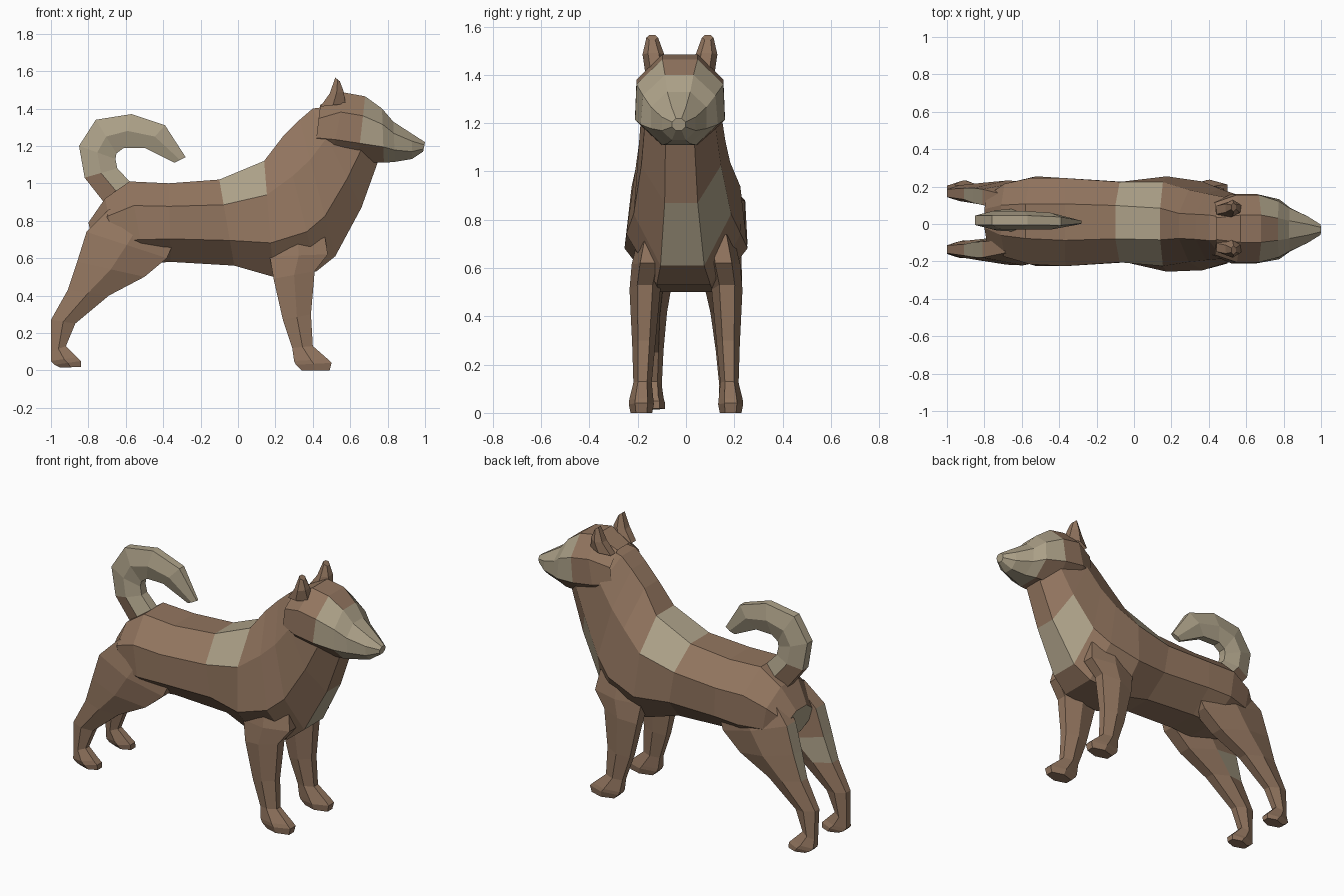
import bpy, bmesh, math
from mathutils import Vector


def material(name, rgb):
    m = bpy.data.materials.new(name)
    m.diffuse_color = (*rgb, 1)
    return m


BROWN = material("brown fur", (0.29, 0.18, 0.115))
BEIGE = material("beige fur", (0.42, 0.36, 0.25))


def loft(name, rings, n=8, pale=lambda c: False, caps=(False, True)):
    """Rings are (x1, z1, x2, z2, centre_y, half_width[, taper]): two opposite silhouette
    points; a positive taper narrows the first side and widens the second."""
    angles = [2 * math.pi * (i + 0.5) / n for i in range(n)]
    mc = max(abs(math.cos(a)) for a in angles)
    ms = max(abs(math.sin(a)) for a in angles)
    bm = bmesh.new()
    loops = []
    for x1, z1, x2, z2, cy, w, *t in rings:
        taper = t[0] if t else 0
        mid = Vector(((x1 + x2) / 2, cy, (z1 + z2) / 2))
        half = Vector(((x1 - x2) / 2, 0, (z1 - z2) / 2))
        loop = []
        for a in angles:
            c, s = math.cos(a) / mc, math.sin(a) / ms
            loop.append(bm.verts.new(mid + half * c + Vector((0, w * s * (1 - taper * c), 0))))
        loops.append(loop)
    for a, b in zip(loops, loops[1:]):
        for i in range(n):
            j = (i + 1) % n
            bm.faces.new((a[i], a[j], b[j], b[i]))
    if caps[0]:
        bm.faces.new(loops[0][::-1])
    if caps[1]:
        bm.faces.new(loops[-1])
    bmesh.ops.recalc_face_normals(bm, faces=bm.faces)
    for f in bm.faces:
        f.material_index = int(pale(f.calc_center_median()))
    me = bpy.data.meshes.new(name)
    bm.to_mesh(me)
    bm.free()
    me.materials.append(BROWN)
    me.materials.append(BEIGE)
    ob = bpy.data.objects.new(name, me)
    bpy.context.collection.objects.link(ob)
    return ob


# Torso and neck, with saddle, chest and rump patches
def body_pale(c):
    saddle = -0.1 < c.x < 0.13 and c.z > 0.98
    chest = c.x > 0.5 and 0.6 < c.z < 0.84 and abs(c.y) < 0.12
    return saddle or chest or c.x < -0.765


loft("body", [
    (-0.80, 0.79, -0.76, 0.62, 0.03, 0.12),
    (-0.71, 0.92, -0.65, 0.60, 0.02, 0.195),
    (-0.58, 1.01, -0.50, 0.57, 0.015, 0.235, 0.05),
    (-0.37, 1.00, -0.36, 0.58, 0.01, 0.235),
    (-0.10, 1.02, -0.02, 0.56, 0.01, 0.215),
    (0.14, 1.12, 0.19, 0.50, 0.00, 0.24, 0.15),
    (0.24, 1.25, 0.42, 0.53, -0.01, 0.215, 0.25),
    (0.33, 1.34, 0.52, 0.61, -0.015, 0.19, 0.15),
    (0.40, 1.40, 0.66, 0.87, -0.02, 0.165),
    (0.48, 1.41, 0.75, 1.12, -0.025, 0.145),
], pale=body_pale, caps=(True, False))


# Head and muzzle
def head_pale(c):
    return (c.x > 0.66 and 1.2 < c.z < 1.40) or c.x > 0.78


loft("head", [
    (0.44, 1.42, 0.41, 1.17, -0.025, 0.14),
    (0.57, 1.485, 0.50, 1.13, -0.025, 0.183, 0.04),
    (0.68, 1.465, 0.64, 1.11, -0.025, 0.183, 0.04),
    (0.77, 1.40, 0.78, 1.11, -0.028, 0.155, 0.08),
    (0.83, 1.33, 0.84, 1.115, -0.03, 0.115),
    (0.93, 1.265, 0.93, 1.13, -0.03, 0.07),
    (1.00, 1.22, 0.99, 1.17, -0.03, 0.028),
], pale=head_pale)

# Ears
for side, label in ((-1, "right"), (1, "left")):
    loft(label + "_ear", [
        (0.575, 1.425, 0.44, 1.41, -0.025 + side * 0.10, 0.045),
        (0.565, 1.49, 0.49, 1.48, -0.025 + side * 0.11, 0.045),
        (0.545, 1.545, 0.52, 1.565, -0.025 + side * 0.115, 0.024),
    ], 6)

# Curled tail
loft("tail", [
    (-0.71, 0.89, -0.58, 1.01, 0.02, 0.06),
    (-0.82, 1.03, -0.645, 1.08, 0.02, 0.055),
    (-0.85, 1.20, -0.655, 1.13, 0.02, 0.05),
    (-0.76, 1.34, -0.65, 1.16, 0.02, 0.05),
    (-0.57, 1.37, -0.61, 1.19, 0.02, 0.05),
    (-0.39, 1.31, -0.50, 1.19, 0.015, 0.045),
    (-0.28, 1.14, -0.34, 1.11, 0.01, 0.015),
], 6, pale=lambda c: c.z > 1.02)

# Legs, mirrored, the hind pair leaning slightly sideways
FRONT = [
    (0.46, 0.74, 0.17, 0.74, 0.14, 0.055),
    (0.48, 0.62, 0.17, 0.61, 0.155, 0.07),
    (0.41, 0.53, 0.19, 0.49, 0.17, 0.064),
    (0.39, 0.30, 0.24, 0.27, 0.175, 0.048),
    (0.40, 0.13, 0.29, 0.12, 0.18, 0.038),
    (0.48, 0.06, 0.30, 0.05, 0.185, 0.05),
    (0.50, 0.04, 0.31, 0.03, 0.185, 0.052),
    (0.49, 0.00, 0.34, 0.00, 0.185, 0.045),
]
HIND = [
    (-0.28, 0.83, -0.69, 0.86, 0.12, 0.07),
    (-0.38, 0.60, -0.81, 0.74, 0.14, 0.085),
    (-0.50, 0.50, -0.86, 0.58, 0.145, 0.08),
    (-0.69, 0.40, -0.91, 0.43, 0.15, 0.06),
    (-0.87, 0.25, -1.00, 0.27, 0.15, 0.042),
    (-0.92, 0.13, -1.00, 0.10, 0.155, 0.036),
    (-0.86, 0.07, -1.00, 0.05, 0.16, 0.045),
    (-0.84, 0.05, -0.98, 0.03, 0.16, 0.047),
    (-0.84, 0.018, -0.95, 0.015, 0.16, 0.042),
]


# Pale patch on the back of each thigh
def thigh_pale(c):
    return c.x < -0.74 and 0.48 < c.z < 0.75 and abs(c.y) < 0.17


for side, label in ((-1, "right"), (1, "left")):
    for part, rings, lean in (("front_leg", FRONT, 0.0), ("hind_leg", HIND, 0.03)):
        last = len(rings) - 1
        loft(label + "_" + part,
             [(*r[:4], side * r[4] + lean * i / last, r[5]) for i, r in enumerate(rings)], 6,
             pale=thigh_pale)
